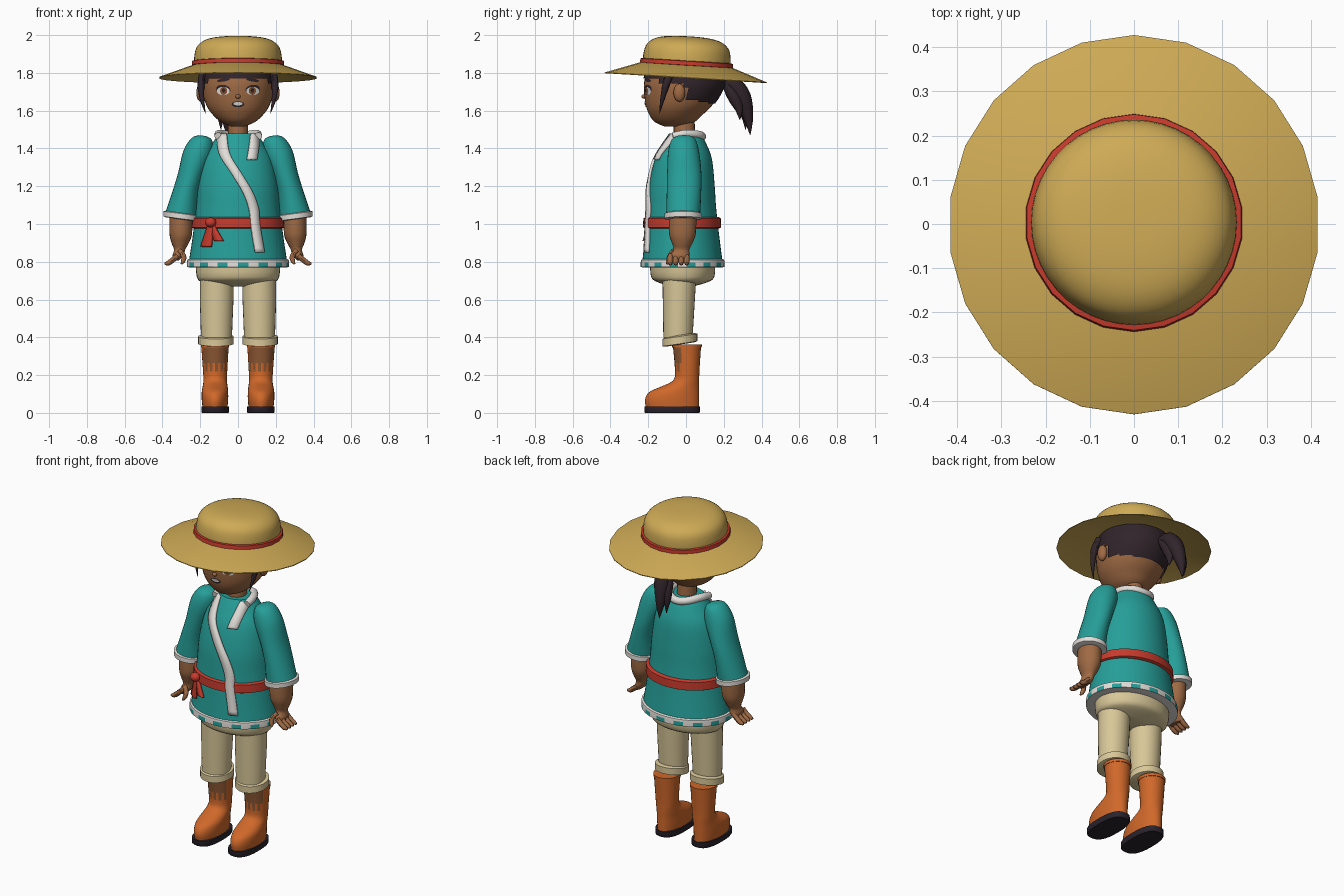
import bpy, bmesh, math
from mathutils import Vector, Matrix

if "Cube" in bpy.data.objects:
    bpy.data.objects.remove(bpy.data.objects["Cube"])


def make_material(name, code):
    m = bpy.data.materials.new(name)
    rgb = [int(code[i:i + 2], 16) / 255 for i in (0, 2, 4)]
    m.diffuse_color = [((c + 0.055) / 1.055) ** 2.4 if c > 0.04 else c / 12.92 for c in rgb] + [1]
    m.use_nodes = True
    m.node_tree.nodes["Principled BSDF"].inputs["Base Color"].default_value = m.diffuse_color
    return m


MATS = {n: make_material(n, c) for n, c in dict(
    straw="CEAA55", teal="269F99", white="E2DDD8", red="C63A2C", skin="9F6A44", hair="30242A",
    cream="D8C798", orange="D0682A", sole="2A232D", brown="8C5733").items()}


def finish(name, bm, mats, angle=45):
    bmesh.ops.recalc_face_normals(bm, faces=bm.faces)
    me = bpy.data.meshes.new(name)
    bm.to_mesh(me)
    bm.free()
    ob = bpy.data.objects.new(name, me)
    bpy.context.collection.objects.link(ob)
    for m in mats.split():
        me.materials.append(MATS[m])
    bpy.ops.object.select_all(action='DESELECT')
    ob.select_set(True)
    bpy.context.view_layer.objects.active = ob
    bpy.ops.object.shade_smooth_by_angle(angle=math.radians(angle))
    return ob


def dense(levels, n=4):
    """Smoothly resample a list of tuples."""
    out = []
    for i in range(len(levels) - 1):
        p = [levels[max(0, min(len(levels) - 1, i + k))] for k in (-1, 0, 1, 2)]
        for j in range(n):
            t = j / n
            out.append(tuple(b + 0.5 * t * (c - a + t * (2 * a - 5 * b + 4 * c - d + t * (3 * (b - c) + d - a)))
                             for a, b, c, d in zip(*p)))
    return out + [levels[-1]]


def loft(name, levels, mats, segs=32, s=1, power=2, shear=(0, 0), rule=None, keep=None, angle=45):
    """Stack of ellipses; each level is (z, centre x, x radius, front y, back y)."""
    bm, rings = bmesh.new(), []
    for z, cx, rx, y0, y1 in levels:
        ring = []
        for i in range(segs):
            a = 2 * math.pi * i / segs
            u, v = [math.copysign(abs(c) ** (2 / power), c) for c in (math.sin(a), math.cos(a))]
            x, y = rx * u, (y1 - y0) / 2 * v
            ring.append(bm.verts.new((s * (cx + x), (y0 + y1) / 2 + y, z + shear[0] * x + shear[1] * y)))
        rings.append(ring)
    for r in range(len(rings) - 1):
        for i in range(segs):
            j = (i + 1) % segs
            f = bm.faces.new((rings[r][i], rings[r][j], rings[r + 1][j], rings[r + 1][i]))
            if rule:
                f.material_index = rule(f.calc_center_median(), i, r)
    if keep:
        bmesh.ops.delete(bm, geom=[f for f in bm.faces if not keep(f.calc_center_median())], context='FACES')
    else:
        bm.faces.new(rings[0])
        bm.faces.new(rings[-1])
    return finish(name, bm, mats, angle)


def tube(name, pts, mat, segs=10, s=1, n=4):
    """Tapered tube through points (x, y, z, radius)."""
    pts = dense(pts, n)
    bm, rings = bmesh.new(), []
    for i, p in enumerate(pts):
        d = Vector(pts[min(i + 1, len(pts) - 1)][:3]) - Vector(pts[max(i - 1, 0)][:3])
        q = d.to_track_quat('Z', 'Y')
        ring = []
        for k in range(segs):
            a = 2 * math.pi * k / segs
            v = Vector(p[:3]) + q @ Vector((math.cos(a), math.sin(a), 0)) * max(p[3], 0.001)
            ring.append(bm.verts.new((s * v.x, v.y, v.z)))
        rings.append(ring)
    for a, b in zip(rings, rings[1:]):
        for k in range(segs):
            bm.faces.new((a[k], a[(k + 1) % segs], b[(k + 1) % segs], b[k]))
    bm.faces.new(rings[0])
    bm.faces.new(rings[-1])
    return finish(name, bm, mat)


def ball(name, loc, size, mat):
    bm = bmesh.new()
    bmesh.ops.create_uvsphere(bm, u_segments=16, v_segments=10, radius=1)
    bm.transform(Matrix.Translation(loc) @ Matrix.Diagonal((*size, 1)))
    return finish(name, bm, mat)


def front(levels, x, z, lift):
    """Point on the front of a lofted body."""
    ls = sorted(levels)
    z1 = min(max(z, ls[0][0]), ls[-1][0])
    for a, b in zip(ls, ls[1:]):
        if a[0] <= z1 <= b[0]:
            t = (z1 - a[0]) / max(b[0] - a[0], 1e-6)
            _, _, rx, y0, y1 = [p + (q - p) * t for p, q in zip(a, b)]
            return (x, (y0 + y1) / 2 - (y1 - y0) / 2 * math.sqrt(max(0, 1 - (x / rx) ** 2)) - lift, z)


def oval(name, x, z, rx, rz, mat, lift, tilt=0):
    """Painted oval on the face."""
    bm = bmesh.new()
    mid = bm.verts.new(front(HEAD, x, z, lift))
    rim = []
    for i in range(16):
        a = math.pi * i / 8
        u, v = rx * math.cos(a), rz * math.sin(a)
        rim.append(bm.verts.new(front(HEAD, x + u, z + v + tilt * u, lift)))
    for i in range(16):
        bm.faces.new((mid, rim[i], rim[(i + 1) % 16]))
    return finish(name, bm, mat)


def strip(name, pts, mat, lift=0.006, thick=0.016):
    """Cloth band lying on the tunic; points are (x, z, half width)."""
    bm, rows = bmesh.new(), []
    for x, z, w in dense(pts, 5):
        rows.append([bm.verts.new(front(TUNIC, x + w * k, z, lift)) for k in (-1, 0, 1)])
    for a, b in zip(rows, rows[1:]):
        for k in (0, 1):
            bm.faces.new((a[k], a[k + 1], b[k + 1], b[k]))
    ob = finish(name, bm, mat)
    m = ob.modifiers.new("thickness", 'SOLIDIFY')
    m.thickness, m.offset = thick, 0
    return ob


# Body cross-sections
HEAD = dense([(1.515, 0, .03, -.11, -.02), (1.54, 0, .09, -.165, .045), (1.58, 0, .135, -.195, .09),
              (1.63, 0, .168, -.213, .14), (1.70, 0, .188, -.222, .185), (1.76, 0, .19, -.22, .2),
              (1.85, 0, .175, -.195, .185)], 8)
TUNIC = dense([(1.48, 0, .10, -.09, .08), (1.42, 0, .14, -.125, .11), (1.34, 0, .185, -.165, .138),
               (1.2, 0, .212, -.198, .152), (1.08, 0, .222, -.208, .16), (.92, 0, .242, -.22, .178),
               (.79, 0, .262, -.232, .195)])

# Hat, tilted down at the back
hat = [loft("hat_brim", [(z, 0, r * .977, -r, r) for z, r in
                         ((1.857, .2), (1.776, .43), (1.772, .43), (1.838, .2))], "straw", 22, angle=20),
       loft("hat_crown", dense([(z, 0, r, -r, r) for z, r in
                                ((1.835, .232), (1.88, .232), (1.93, .222), (1.962, .195), (1.982, .15),
                                 (1.992, .08), (1.994, .005))], 3), "straw", 44),
       loft("hat_band", [(z, 0, r, -r, r) for z, r in
                         ((1.838, .235), (1.841, .247), (1.862, .245), (1.866, .228))], "red", 22, angle=30)]
pivot = Matrix.Translation((0, 0, 1.8))
for ob in hat:
    ob.data.transform(pivot @ Matrix.Rotation(math.radians(-3.5), 4, 'X') @ pivot.inverted())

# Head and hair
loft("head", HEAD, "skin", 40)
loft("neck", [(1.44, 0, .055, -.065, .05), (1.56, 0, .052, -.065, .045)], "skin", 20)
loft("hair_cap", [(z, c, r + .008, a - .008, b + .008) for z, c, r, a, b in HEAD], "hair", 48,
     keep=lambda c: c.z > (1.66 - .15 * c.y if c.y > 0 else 1.745 if c.y > -.14 else 1.775))
tails = [[(-.02, .19, 1.745, .02), (-.04, .25, 1.74, .042), (-.05, .3, 1.67, .045), (-.06, .33, 1.56, .026), (-.06, .34, 1.47, .001)],
         [(-.02, .21, 1.74, .02), (-.03, .25, 1.68, .035), (-.02, .28, 1.61, .022), (-.01, .285, 1.55, .001)],
         [(-.04, .22, 1.74, .02), (-.07, .28, 1.67, .035), (-.09, .31, 1.58, .022), (-.09, .315, 1.5, .001)]]
for i, t in enumerate(tails):
    tube(f"ponytail_strand_{i}", t, "hair")

# Face
ball("nose", (0, -.222, 1.675), (.013, .014, .011), "skin")
oval("mouth_outline", 0, 1.634, .034, .016, "hair", .003)
oval("teeth", 0, 1.637, .025, .009, "white", .005)
for s in (1, -1):
    oval("eye_lash", .078 * s, 1.712, .038, .025, "hair", .002, .1 * s)
    oval("eye_white", .078 * s, 1.704, .034, .022, "white", .004)
    oval("iris", .076 * s, 1.705, .019, .022, "brown", .006)
    oval("pupil", .076 * s, 1.707, .009, .012, "hair", .008)
    oval("eyebrow", .078 * s, 1.762, .035, .008, "hair", .005, -.15 * s)
    ball("ear", (.197 * s, -.035, 1.695), (.024, .031, .048), "skin")
    tube("side_lock", [(.18, -.08, 1.81, .022), (.196, -.105, 1.74, .02), (.19, -.125, 1.66, .012),
                       (.172, -.14, 1.585, .001)], "hair", 8, s)

# Tunic with trims
loft("tunic", TUNIC, "teal", 48)
loft("tunic_hem", [(z, 0, .25 + d, -.22 - d, .184 + d) for z, d in
                   ((.77, .005), (.772, .02), (.797, .02), (.81, .018), (.815, .008))], "white teal", 60,
     rule=lambda c, i, r: int(r == 1 and i % 4 < 2))
tube("collar", [(-.105, -.07, 1.465, .02), (-.1, 0, 1.478, .022), (-.06, .065, 1.472, .022), (0, .085, 1.464, .022),
                (.06, .065, 1.472, .022), (.1, 0, 1.478, .022), (.108, -.07, 1.465, .02)], "white")
strip("long_lapel", [(-.085, 1.475, .025), (-.07, 1.37, .028), (-.01, 1.27, .027), (.05, 1.17, .026),
                     (.083, 1.08, .025), (.09, 1.0, .024), (.115, .85, .024)], "white")
strip("short_lapel", [(.09, 1.475, .022), (.085, 1.42, .025), (.073, 1.34, .027)], "white")

# Sash with knot
loft("sash", [(z, 0, .23 + d, -.213 - d, .172 + d) for z, d in
              ((.975, 0), (.982, .014), (1.03, .012), (1.037, 0))], "red", 48)
ball("sash_knot", (-.145, -.2, 1.008), (.03, .028, .026), "red")
strip("sash_tail_long", [(-.143, 1.0, .012), (-.155, .94, .02), (-.168, .88, .026)], "red", .016)
strip("sash_tail_short", [(-.14, 1.0, .012), (-.118, .95, .018), (-.1, .91, .024)], "red", .012)

# Trousers seat
loft("trousers_seat", dense([(.8, 0, .225, -.19, .155), (.72, 0, .218, -.185, .15), (.692, 0, .19, -.15, .115),
                             (.67, 0, .1, -.08, .04)], 3), "cream", 40)


def boot_colour(c, i, r):
    """Worn front of the boot shaft with a ragged lower edge."""
    return int(c.z > .215 + .03 * (i % 2) and c.y < -.02)


for s, side in ((1, "left"), (-1, "right")):
    # Arms
    loft(side + "_sleeve", dense([(1.468, .19, .02, -.04, .02), (1.448, .192, .055, -.075, .05),
                                  (1.38, .212, .077, -.095, .07), (1.26, .25, .068, -.1, .082),
                                  (1.157, .28, .07, -.102, .08), (1.05, .302, .083, -.105, .075)]),
         "teal", 28, s, shear=(.1, 0))
    loft(side + "_sleeve_cuff", [(1.025, .303, .078, -.1, .07), (1.028, .303, .092, -.115, .085),
                                 (1.055, .303, .092, -.115, .085), (1.06, .303, .08, -.1, .07)],
         "white", 28, s, shear=(.13, 0))
    loft(side + "_forearm", dense([(1.05, .303, .06, -.09, .055), (.95, .303, .06, -.09, .052),
                                   (.9, .306, .046, -.075, .035), (.865, .309, .03, -.065, .018),
                                   (.835, .317, .029, -.085, .018), (.808, .328, .016, -.075, .008)]),
         "skin", 20, s)
    for k in range(4):
        y = -.083 + .029 * k
        tube(f"{side}_finger_{k}", [(.32, y, .835, .014), (.345, y, .81, .014), (.37, y, .793, .013),
                                    (.388, y, .79, .006)], "skin", 8, s, 3)
    tube(side + "_thumb", [(.31, -.065, .86, .013), (.288, -.085, .83, .014), (.29, -.095, .805, .012),
                           (.3, -.1, .788, .005)], "skin", 8, s, 3)
    # Legs
    loft(side + "_trouser_leg", [(.73, .112, .09, -.125, .055), (.6, .113, .089, -.123, .047),
                                 (.4, .114, .082, -.12, .035)], "cream", 28, s)
    loft(side + "_trouser_cuff", [(.362, .117, .082, -.11, .045), (.366, .117, .094, -.125, .06),
                                  (.405, .117, .094, -.125, .06), (.412, .117, .08, -.11, .045)],
         "cream", 28, s, shear=(0, .15))
    loft(side + "_boot", dense([(.03, .122, .066, -.212, .07), (.07, .122, .07, -.217, .07),
                                (.11, .122, .07, -.195, .07), (.14, .121, .066, -.13, .07),
                                (.17, .121, .062, -.07, .07), (.22, .121, .064, -.058, .071),
                                (.36, .122, .073, -.07, .08)], 3), "orange brown", 28, s, rule=boot_colour)
    loft(side + "_boot_rim", [(.345, .122, .074, -.073, .083), (.362, .122, .075, -.073, .084)], "orange", 28, s)
    loft(side + "_sole", [(0, .121, .07, -.215, .07), (.005, .121, .073, -.22, .073),
                          (.034, .121, .073, -.22, .073)], "sole", 28, s, power=2.6)
